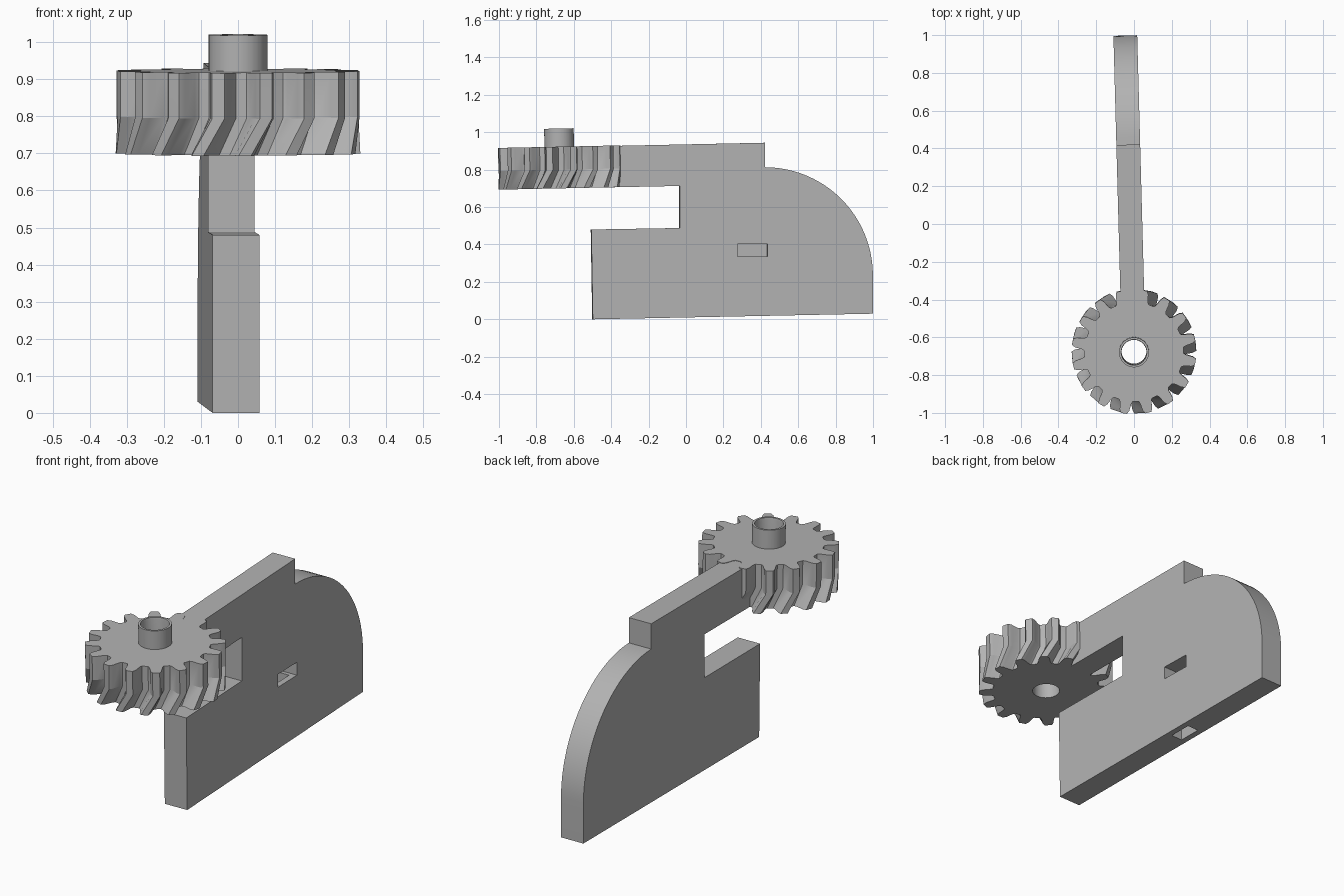
import bpy, bmesh
from math import sin, cos, pi, radians

if "Cube" in bpy.data.objects:
    bpy.data.objects.remove(bpy.data.objects["Cube"])

grey = bpy.data.materials.new("plain grey")
grey.use_nodes = True
grey.diffuse_color = (0.45, 0.45, 0.45, 1)
grey.node_tree.nodes["Principled BSDF"].inputs["Base Color"].default_value = (0.45, 0.45, 0.45, 1)


def make(name, bm, location, rotation):
    bmesh.ops.recalc_face_normals(bm, faces=bm.faces)
    mesh = bpy.data.meshes.new(name)
    bm.to_mesh(mesh)
    bm.free()
    mesh.materials.append(grey)
    obj = bpy.data.objects.new(name, mesh)
    obj.location, obj.rotation_euler = location, rotation
    bpy.context.collection.objects.link(obj)
    return obj


def activate(obj):
    bpy.ops.object.select_all(action='DESELECT')
    obj.select_set(True)
    bpy.context.view_layer.objects.active = obj


# Arm plate: side profile (y, z) with a rounded back corner, extruded sideways
PLACE, TURN = (-0.019, 0, 0), (0, 0, radians(1.55))
THICK = 0.126
arc = [(0.42 + 0.578 * cos(a), 0.235 + 0.578 * sin(a))
       for a in (i * pi / 48 for i in range(25))]
profile = [(-0.5, 0), (0.998, 0.03)] + arc + [
    (0.42, 0.944), (-0.43, 0.926), (-0.43, 0.705),
    (-0.035, 0.713), (-0.035, 0.488), (-0.508, 0.48)]
bm = bmesh.new()
side = bm.faces.new([bm.verts.new((-THICK / 2, y, z)) for y, z in profile])
new = bmesh.ops.extrude_face_region(bm, geom=[side])["geom"]
bmesh.ops.translate(bm, vec=(THICK, 0, 0),
                    verts=[v for v in new if isinstance(v, bmesh.types.BMVert)])
plate = make("arm_plate", bm, PLACE, TURN)


# Blind side pocket and the hole that reaches it from below
def cut(name, low, high):
    bm = bmesh.new()
    bmesh.ops.create_cube(bm, size=1)
    for v in bm.verts:
        v.co = [(a + b) / 2 + c * (b - a) for a, b, c in zip(low, high, v.co)]
    cutter = make(name, bm, PLACE, TURN)
    cutter.hide_render = True
    bpy.context.view_layer.update()
    mod = plate.modifiers.new(name, 'BOOLEAN')
    mod.operation, mod.solver, mod.object = 'DIFFERENCE', 'EXACT', cutter
    activate(plate)
    bpy.ops.object.modifier_apply(modifier=name)
    bpy.data.objects.remove(cutter)


cut("side_pocket", (-0.035, 0.275, 0.335), (0.1, 0.435, 0.402))
cut("bottom_hole", (-0.032, 0.295, -0.1), (0.032, 0.415, 0.37))

# Gear wheel with hub: rings of equal count joined into one closed surface
TEETH = 16
TOOTH = [(-0.36, 0.262), (-0.29, 0.272), (-0.21, 0.312), (-0.13, 0.33)]
TOOTH += [(-f, r) for f, r in reversed(TOOTH)]
COUNT = TEETH * len(TOOTH)
TWIST = radians(-10)
bm = bmesh.new()


def ring(z, radius=None, twist=0):
    verts = []
    for i in range(COUNT):
        tooth, step = divmod(i, len(TOOTH))
        f, r = TOOTH[step]
        a = radians(13.2) + (tooth + f) * 2 * pi / TEETH + twist
        r = radius or r
        verts.append(bm.verts.new((r * cos(a), r * sin(a), z)))
    return verts


rings = [
    ring(0, 0.066, TWIST),      # bore, lower end
    ring(0, None, TWIST),       # teeth, slanted lower half
    ring(0.1),
    ring(0.223),                # teeth, straight upper half
    ring(0.223, 0.079),         # hub
    ring(0.32, 0.079),
    ring(0.32, 0.068),
    ring(0.31, 0.066),          # bore, upper end
]
for a, b in zip(rings, rings[1:] + rings[:1]):
    for i in range(COUNT):
        j = (i + 1) % COUNT
        bm.faces.new((a[i], a[j], b[j], b[i]))
gear = make("gear_wheel", bm, (0, -0.673, 0.7), (radians(1.2), 0, 0))

for obj in (plate, gear):
    activate(obj)
    bpy.ops.object.shade_smooth_by_angle(angle=radians(25))
